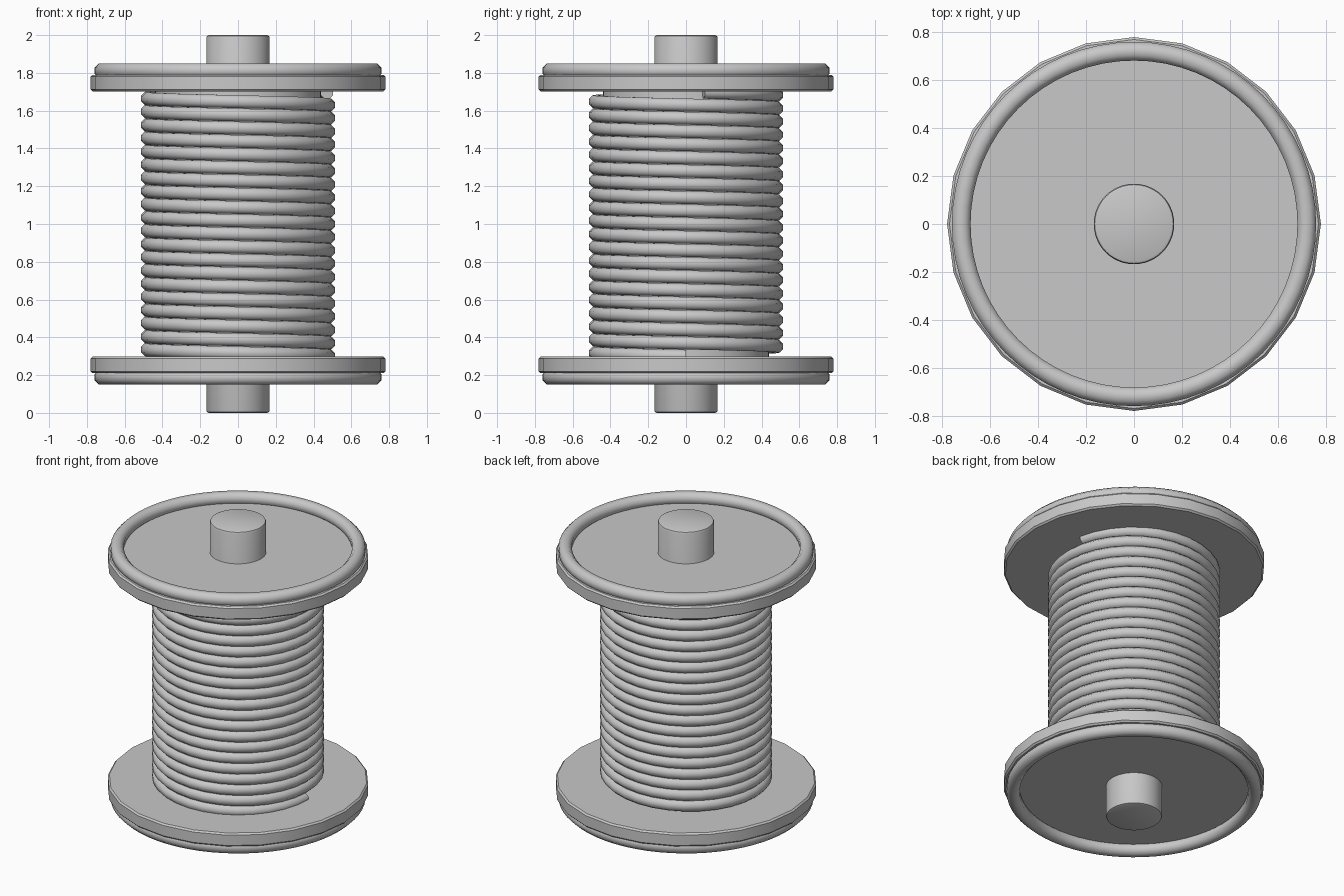
import bpy, bmesh, math

if "Cube" in bpy.data.objects:
    bpy.data.objects.remove(bpy.data.objects["Cube"])

grey = bpy.data.materials.new("light_grey")
grey.diffuse_color = (0.58, 0.58, 0.58, 1)
grey.use_nodes = True
grey.node_tree.nodes["Principled BSDF"].inputs["Base Color"].default_value = grey.diffuse_color


def finish(bm, name, angle=35):
    """Turn a bmesh into a smooth shaded object with sharp edges kept."""
    bmesh.ops.recalc_face_normals(bm, faces=bm.faces)
    me = bpy.data.meshes.new(name)
    bm.to_mesh(me)
    bm.free()
    me.materials.append(grey)
    ob = bpy.data.objects.new(name, me)
    bpy.context.collection.objects.link(ob)
    bpy.ops.object.select_all(action='DESELECT')
    ob.select_set(True)
    bpy.context.view_layer.objects.active = ob
    bpy.ops.object.shade_smooth_by_angle(angle=math.radians(angle))
    return ob


def lathe(name, profile, sides, closed=False):
    """Revolve (radius, z) points; open profiles get flat end caps."""
    bm = bmesh.new()
    rings = [[bm.verts.new((r * math.cos(a), r * math.sin(a), z))
              for a in (2 * math.pi * i / sides for i in range(sides))]
             for r, z in profile]
    pairs = list(zip(rings, rings[1:]))
    if closed:
        pairs.append((rings[-1], rings[0]))
    for p, q in pairs:
        for i in range(sides):
            j = (i + 1) % sides
            bm.faces.new((p[i], p[j], q[j], q[i]))
    if not closed:
        bm.faces.new(rings[0])
        bm.faces.new(rings[-1])
    return finish(bm, name, 50 if closed else 35)


def octagon(radius, z, apothem):
    """Eight-sided tube section with flat top and sides."""
    c = apothem / math.cos(math.pi / 8)
    return [(radius + c * math.cos(math.pi / 8 + k * math.pi / 4),
             z + c * math.sin(math.pi / 8 + k * math.pi / 4)) for k in range(8)]


# Central spindle and winding core
lathe("spindle", [(0.155, 0), (0.164, 0.004), (0.168, 0.014),
                  (0.168, 1.986), (0.164, 1.996), (0.155, 2)], 48)
lathe("core", [(0.44, 0.29), (0.44, 1.71)], 48)

# Faceted end discs with raised rim rings
for label, sign in (("lower", -1), ("upper", 1)):
    def mirrored(points):
        return [(r, 1 + sign * h) for r, h in points]
    lathe(label + "_disc", mirrored([(0.77, 0.702), (0.78, 0.712),
                                    (0.78, 0.78), (0.77, 0.79)]), 24)
    lathe(label + "_rim_ring", mirrored(octagon(0.721, 0.812, 0.039)), 64, True)

# Wire wound clockwise in twenty rising turns
TURNS, STEPS, PITCH = 20, 32, 0.07
bm = bmesh.new()
loops = []
for i in range(TURNS * STEPS):
    a = -2 * math.pi * i / STEPS
    z = 0.30 + PITCH * i / STEPS
    loops.append([bm.verts.new((r * math.cos(a), r * math.sin(a), h))
                  for r, h in octagon(0.48, z, 0.034)])
for p, q in zip(loops, loops[1:]):
    for k in range(8):
        n = (k + 1) % 8
        bm.faces.new((p[k], p[n], q[n], q[k]))
bm.faces.new(loops[0])
bm.faces.new(loops[-1])
finish(bm, "wound_wire", 50)
